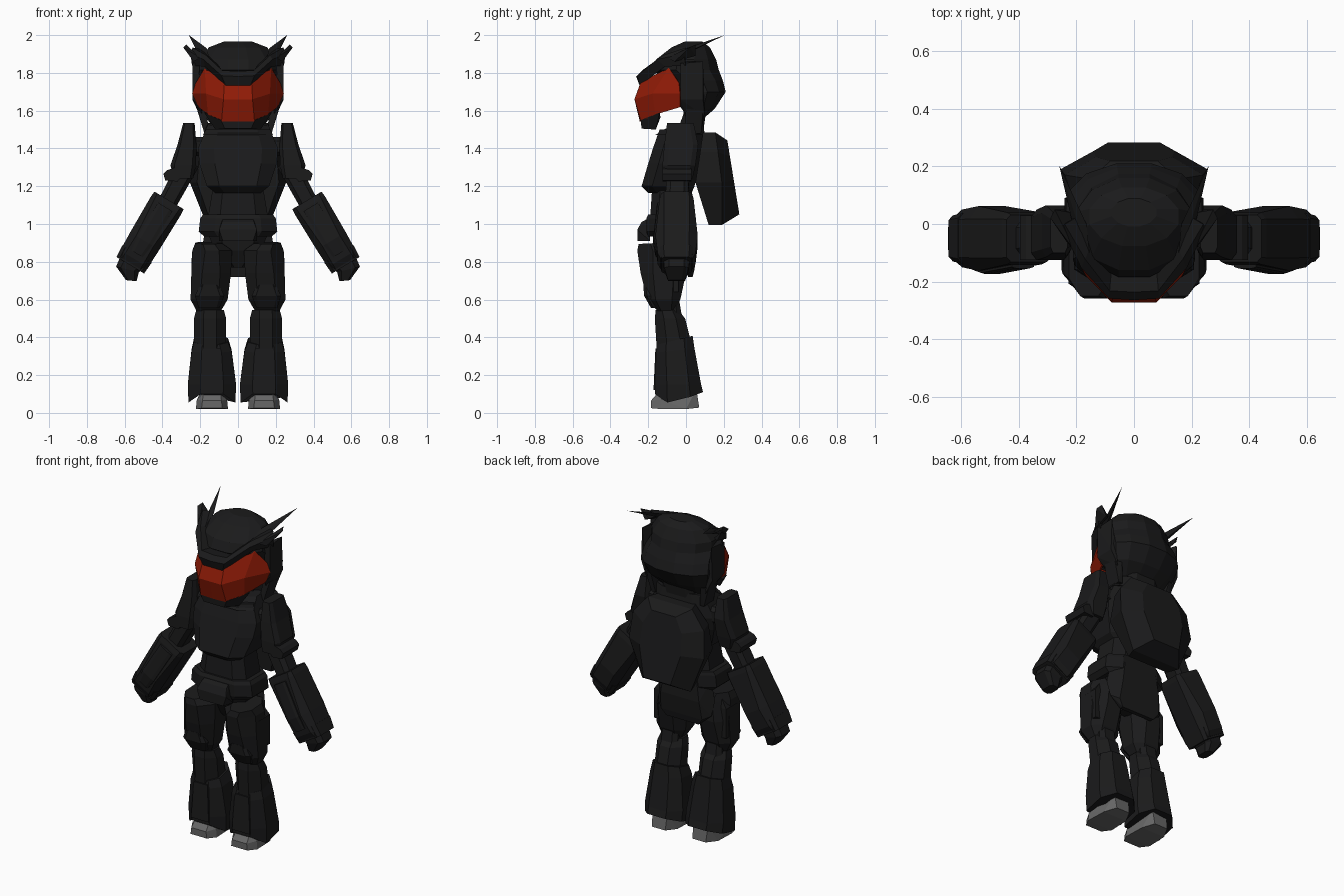
import bpy, bmesh, math
from mathutils import Vector


def material(name, rgb):
    m = bpy.data.materials.new(name)
    m.diffuse_color = (*rgb, 1)
    return m


BLACK = material("armor black", (0.0105, 0.0105, 0.011))
RED = material("visor red", (0.28, 0.011, 0.002))
GREY = material("boot grey", (0.135, 0.135, 0.135))


def finish(name, bm, mat, mirror=False, thick=0):
    bmesh.ops.recalc_face_normals(bm, faces=bm.faces)
    me = bpy.data.meshes.new(name)
    bm.to_mesh(me)
    bm.free()
    me.materials.append(mat)
    ob = bpy.data.objects.new(name, me)
    bpy.context.collection.objects.link(ob)
    if mirror:
        ob.modifiers.new("mirror", 'MIRROR')
    if thick:
        s = ob.modifiers.new("shell", 'SOLIDIFY')
        s.thickness = thick
        s.offset = 0
    return ob


def loft(name, rings, mat=BLACK, mirror=False):
    """Skin a stack of equal rings and cap both ends."""
    bm = bmesh.new()
    rs = [[bm.verts.new(p) for p in r] for r in rings]
    n = len(rs[0])
    for a, b in zip(rs, rs[1:]):
        for i in range(n):
            j = (i + 1) % n
            bm.faces.new((a[i], a[j], b[j], b[i]))
    bm.faces.new(rs[0])
    bm.faces.new(rs[-1])
    return finish(name, bm, mat, mirror)


def hull(name, pts, mat=BLACK, mirror=False):
    bm = bmesh.new()
    for p in pts:
        bm.verts.new(p)
    bmesh.ops.convex_hull(bm, input=list(bm.verts))
    bmesh.ops.dissolve_limit(bm, angle_limit=0.02, verts=bm.verts, edges=bm.edges)
    return finish(name, bm, mat, mirror)


def strip(name, rows, mat, thick):
    """Mirrored sheet from rows of points on the +x side."""
    bm = bmesh.new()
    vs = [[bm.verts.new(p) for p in r] for r in rows]
    for a, b in zip(vs, vs[1:]):
        for i in range(len(a) - 1):
            bm.faces.new((a[i], a[i + 1], b[i + 1], b[i]))
    return finish(name, bm, mat, True, thick)


def ring(c, xdir, hx, hy, cut=0.4, slope=0):
    """Rectangle with chamfered corners in the plane of xdir and y."""
    c, u, v = Vector(c), Vector(xdir).normalized(), Vector((0, 1, slope))
    k = 1 - cut
    shape = [(1, -k), (1, k), (k, 1), (-k, 1), (-1, k), (-1, -k), (-k, -1), (k, -1)]
    return [c + u * hx * a + v * hy * b for a, b in shape]


def level(z, cx, hx, yf, yb, cut=0.4, slope=0):
    return ring((cx, (yf + yb) / 2, z), (1, 0, 0), hx, (yb - yf) / 2, cut, slope)


def box(x0, x1, y0, y1, z0, z1):
    return [(x, y, z) for x in (x0, x1) for y in (y0, y1) for z in (z0, z1)]


def oval(z, rx, yf, yb, n=12):
    cy, ry = (yf + yb) / 2, (yb - yf) / 2
    return [(rx * math.sin(math.tau * (i + .5) / n), cy - ry * math.cos(math.tau * (i + .5) / n), z)
            for i in range(n)]


# Head: helmet shell, visor, brim, horns, chin
loft("helmet", [oval(1.965, .08, -.01, .09), oval(1.935, .16, -.08, .13),
                oval(1.87, .21, -.165, .165), oval(1.815, .21, -.19, .18),
                oval(1.76, .225, -.10, .20), oval(1.70, .235, -.06, .215),
                oval(1.61, .21, -.02, .155), oval(1.53, .15, .0, .06)])
strip("visor", [
    [(0, -.235, 1.75), (.07, -.235, 1.75), (.172, -.088, 1.825), (.22, -.035, 1.745)],
    [(0, -.268, 1.66), (.075, -.268, 1.66), (.165, -.175, 1.69), (.238, -.03, 1.69)],
    [(0, -.24, 1.545), (.085, -.235, 1.545), (.155, -.16, 1.58), (.205, -.03, 1.62)]], RED, .01)
strip("brim", [
    [(0, -.242, 1.735), (.065, -.242, 1.735), (.172, -.11, 1.835), (.24, .0, 1.84)],
    [(0, -.26, 1.78), (.085, -.255, 1.785), (.18, -.15, 1.87), (.248, -.01, 1.90)],
    [(0, -.235, 1.805), (.085, -.23, 1.81), (.17, -.12, 1.89), (.24, .0, 1.93)],
    [(0, -.16, 1.80), (.08, -.16, 1.80), (.14, -.05, 1.88), (.19, .03, 1.92)]], BLACK, .008)
hull("horn", [(.15, -.14, 1.87), (.19, -.10, 1.86), (.19, .0, 1.90), (.165, .0, 1.93),
              (.26, .205, 2.0)], mirror=True)
hull("brim_fin", [(.20, -.10, 1.88), (.235, -.06, 1.86), (.22, .04, 1.90), (.245, .05, 1.89),
                  (.275, .05, 1.95), (.29, .02, 1.935)], mirror=True)
hull("ear_guard", [(.20, -.03, 1.62), (.24, -.03, 1.66), (.24, -.03, 1.85), (.20, -.03, 1.86),
                   (.235, .09, 1.86), (.242, .09, 1.66), (.20, .10, 1.57), (.19, .0, 1.58)], mirror=True)
hull("neck_guard", [(.17, .0, 1.60), (.215, .0, 1.61), (.215, .09, 1.60), (.17, .10, 1.60),
                    (.15, -.01, 1.48), (.178, -.01, 1.48), (.178, .08, 1.48), (.15, .08, 1.48)], mirror=True)
hull("chin", [(s * x, y, z) for s in (-1, 1) for x, y, z in
              [(.09, -.24, 1.55), (.07, -.235, 1.505), (.145, -.17, 1.57), (.12, -.16, 1.50),
               (.18, -.14, 1.59), (.16, -.135, 1.565)]])
loft("neck", [level(1.62, 0, .10, .0, .11), level(1.48, 0, .11, -.05, .09)])

# Torso: collar, chest, waist, belt, pelvis
loft("collar", [level(1.53, 0, .16, -.08, .09, slope=.1), level(1.47, 0, .185, -.165, .10)])
loft("chest", [level(1.50, 0, .17, -.14, .09), level(1.40, 0, .212, -.175, .09),
               level(1.32, 0, .205, -.20, .075), level(1.20, 0, .165, -.235, .045),
               level(1.165, 0, .12, -.20, .03)])
loft("waist", [level(1.18, 0, .135, -.18, .03), level(1.03, 0, .16, -.19, .04)])
loft("belt", [level(1.05, 0, .185, -.20, .05), level(1.03, 0, .20, -.21, .052),
              level(.96, 0, .208, -.21, .052), level(.935, 0, .18, -.20, .045)])
hull("buckle", [(s * x, y, z) for s in (-1, 1) for x, y, z in
                [(.08, -.20, 1.03), (.085, -.235, 1.01), (.10, -.258, .97),
                 (.08, -.258, .91), (.10, -.19, .91)]])
loft("pelvis", [level(.96, 0, .165, -.18, .04), level(.86, 0, .12, -.16, .04),
                level(.77, 0, .035, -.11, .02)])
hull("back_skirt", [(s * x, y, z) for s in (-1, 1) for x, y, z in
                    [(.17, .0, 1.0), (.11, .055, 1.0), (.19, -.01, .87), (.13, .06, .87),
                     (.18, .01, .78), (.14, .045, .76), (.11, .035, .72), (.11, .01, .72)]])

# Backpack: eight-sided, back shell leaning out at the bottom
pack = [(.15, 1.485, .09, .155), (.24, 1.38, .075, .17), (.255, 1.22, .05, .19), (.165, .995, .12, .19)]
outline = pack + [(-x, *rest) for x, *rest in reversed(pack)]
loft("backpack", [
    [(x * .85, yf, z) for x, z, yf, ym in outline],
    [(x, ym, z) for x, z, yf, ym in outline],
    [(x * .55, .22 + (1.475 - z) * .13, 1.275 + (z - 1.275) * .8) for x, z, yf, ym in outline]])

# Arms
AX, AV = Vector((.2, 0, -.335)).normalized(), Vector((.335, 0, .2))
TOP = Vector((.365, -.05, 1.125))


def arm(d, hv, hy, cut=.4, dy=0):
    return ring(TOP + AX * d + Vector((0, dy, 0)), AV, hv, hy, cut)


loft("shoulder_joint", [ring((.15, -.02, 1.41), (0, 0, 1), .05, .06),
                        ring((.27, -.02, 1.41), (0, 0, 1), .05, .06)], mirror=True)
loft("shoulder_pad", [level(1.535, .26, .03, -.10, .04, .3), level(1.42, .27, .05, -.115, .065, .3),
                      level(1.31, .29, .068, -.125, .05, .3), level(1.24, .288, .05, -.125, .035, .3)],
     mirror=True)
hull("elbow_cuff", [(x, y, z) for y in (-.125, .03) for x, z in
                    [(.30, 1.25), (.33, 1.30), (.375, 1.285), (.395, 1.265), (.385, 1.23), (.32, 1.225)]],
     mirror=True)
loft("upper_arm", [ring((.255, -.04, 1.33), AV, .055, .06), arm(.03, .05, .06)], mirror=True)
loft("forearm", [arm(0, .09, .082, .2), arm(.03, .093, .09, .25), arm(.25, .09, .112, .4),
                 arm(.36, .086, .10, .35), arm(.39, .08, .085, .3)], mirror=True)
loft("forearm_plate", [arm(.04, .045, .012, .4, -.092), arm(.25, .045, .012, .4, -.112),
                       arm(.33, .035, .012, .4, -.10)], mirror=True)
loft("wrist_cuff", [arm(.33, .09, .088, .2), arm(.40, .085, .08, .2)], mirror=True)
loft("hand", [arm(.38, .07, .07), ring((.585, -.05, .76), (1, 0, .25), .062, .065),
              ring((.565, -.05, .70), (1, 0, .1), .028, .045)], mirror=True)

# Legs
loft("thigh", [level(.90, .155, .07, -.25, -.03, .55, .05), level(.86, .137, .105, -.258, -.005, .65),
               level(.74, .142, .105, -.24, .0, .55), level(.60, .153, .098, -.205, -.03, .5),
               level(.54, .155, .065, -.15, -.06)], mirror=True)
hull("hip_pouch", box(.20, .245, -.15, -.04, .64, .82) + [(.21, -.13, .87), (.21, -.05, .87)], mirror=True)
loft("knee_pad", [level(.68, .15, .05, -.226, -.15, .3), level(.62, .15, .078, -.222, -.12, .3),
                  level(.555, .153, .055, -.185, -.10, .3)], mirror=True)
loft("knee", [level(.62, .15, .055, -.14, -.04), level(.50, .15, .06, -.15, -.02)], mirror=True)
loft("shin", [level(.545, .148, .073, -.16, -.04, .55), level(.50, .148, .085, -.165, -.005, .6),
              level(.34, .148, .085, -.155, .035, .6)], mirror=True)
# The hem is arched over the toe and follows the heel
hem = level(.09, .138, .124, -.165, .09, .52)
for p, z in zip(hem, (.055, .085, .11, .11, .085, .055, .10, .10)):
    p.z = z
loft("greave", [level(.385, .143, .09, -.15, .035, .5, .25), level(.33, .14, .106, -.158, .045, .5, .1),
                level(.15, .138, .128, -.165, .08, .52), hem], mirror=True)
hull("greave_plate", [(x, y, z) for x0, y0, z in ((.045, -.162, .34), (.06, -.172, .12))
                      for x in (.14 - x0, .14 + x0) for y in (y0, y0 + .05)], mirror=True)

# Boots
hull("boot", [(x, y, z) for h, y, z in
              [(.055, -.185, .025), (.085, -.13, .02), (.08, .0, .02), (.045, .07, .028),
               (.05, -.185, .065), (.08, -.13, .07), (.045, -.15, .105), (.05, .055, .125)]
              for x in (.138 - h, .138 + h)], GREY, mirror=True)
